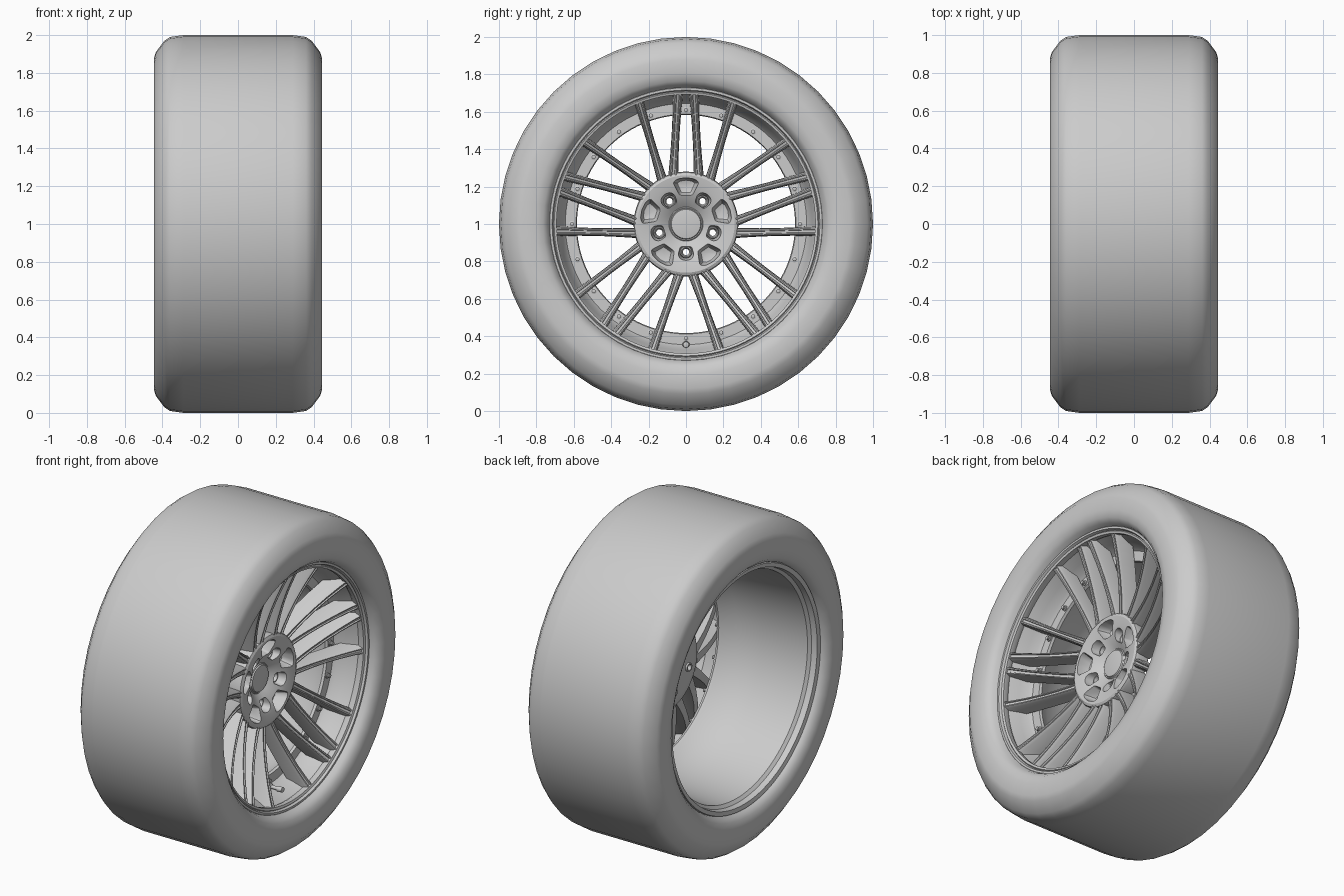
import bpy, bmesh
from math import sin, cos, radians, pi, tau
from mathutils import Vector

if "Cube" in bpy.data.objects:
    bpy.data.objects.remove(bpy.data.objects["Cube"])

AXLE = 1.0  # wheel axis runs along x at this height


def finish(bm, name, smooth=35):
    bmesh.ops.remove_doubles(bm, verts=bm.verts, dist=1e-5)
    bmesh.ops.recalc_face_normals(bm, faces=bm.faces)
    me = bpy.data.meshes.new(name)
    bm.to_mesh(me)
    bm.free()
    ob = bpy.data.objects.new(name, me)
    ob.location.z = AXLE
    bpy.context.collection.objects.link(ob)
    shade(ob, smooth)
    return ob


def shade(ob, angle=35):
    bpy.ops.object.select_all(action='DESELECT')
    ob.select_set(True)
    bpy.context.view_layer.objects.active = ob
    bpy.ops.object.shade_smooth_by_angle(angle=radians(angle))


def lathe(bm, profile, n, y=0.0, z=0.0, closed=True):
    """Spin (x, radius) points round an axis parallel to x through (y, z)."""
    rings = [[bm.verts.new((x, y + r * cos(tau * i / n), z + r * sin(tau * i / n)))
              for i in range(n)] for x, r in profile]
    m = len(rings)
    for j in range(m if closed else m - 1):
        a, b = rings[j], rings[(j + 1) % m]
        for i in range(n):
            k = (i + 1) % n
            bm.faces.new((a[i], a[k], b[k], b[i]))


def loft(bm, sections):
    """Skin equal-length closed sections and cap both ends."""
    rows = [[bm.verts.new(p) for p in s] for s in sections]
    n = len(rows[0])
    for a, b in zip(rows, rows[1:]):
        for i in range(n):
            k = (i + 1) % n
            bm.faces.new((a[i], a[k], b[k], b[i]))
    bm.faces.new(rows[0])
    bm.faces.new(rows[-1])


def polar(x, side, up, deg):
    """Point 'up' outwards along direction deg, 'side' across it."""
    a = radians(deg)
    return Vector((x, up * cos(a) + side * sin(a), up * sin(a) - side * cos(a)))


# Tyre: closed mirrored section
half = [(.0, 1.0), (.29, 1.0), (.36, .99), (.39, .97), (.435, .91), (.444, .88),
        (.445, .81), (.435, .765), (.41, .74), (.37, .725), (.34, .715)]
bm = bmesh.new()
lathe(bm, half + [(-x, r) for x, r in reversed(half[1:])], 48)
finish(bm, "tyre", 40)

# Rim: outer lip, stepped flange and deep barrel
bm = bmesh.new()
lathe(bm, [(.35, .74), (.38, .735), (.385, .728), (.385, .716), (.37, .71), (.375, .705),
           (.37, .692), (.345, .692), (.33, .70), (.27, .675), (.22, .66), (.20, .645),
           (.20, .588), (.185, .583), (.17, .59), (.10, .635), (-.05, .66), (-.25, .675),
           (-.35, .682), (-.365, .70), (-.40, .705), (-.405, .73), (-.38, .738),
           (-.35, .71), (-.20, .69), (.10, .672), (.32, .712)], 96)
finish(bm, "rim", 30)

# Flange bolts
bm = bmesh.new()
for k in range(20):
    c = polar(0, 0, .61, 18 * k)
    lathe(bm, [(.19, 0), (.19, .017), (.206, .017), (.208, .011), (.222, .011), (.225, 0)],
          10, c.y, c.z, False)
finish(bm, "flange_bolts")

# Valve stem
bm = bmesh.new()
lathe(bm, [(.19, 0), (.19, .02), (.225, .018), (.23, .011), (.27, .011), (.272, .016),
           (.305, .016), (.31, 0)], 14, 0, -.645, False)
finish(bm, "valve_stem")


# Spokes: five groups of four, two mirrored pairs each
def spoke(bm, root, tip, deg, mirror):
    sections = []
    for t in (0, .12, .3, .5, .7, .88, 1):
        s = (root[0] + (tip[0] - root[0]) * t) * mirror
        u = root[1] + (tip[1] - root[1]) * t
        front = .205 + .09 * t + .075 * t * t
        back = .11 + .06 * t + .08 * t * t
        w = .027 - .006 * sin(pi * t)
        flow = [(-w, back), (-w * .9, front - .018), (-w * .6, front), (-w * .35, front),
                (-w * .25, front - .008), (w * .25, front - .008), (w * .35, front),
                (w * .6, front), (w * .9, front - .018), (w, back)]
        d = Vector((tip[0] - root[0], tip[1] - root[1])).normalized()
        nx, ny = d.y, -d.x * mirror
        sections.append([polar(x, s + o * nx, u + o * ny, deg) for o, x in flow])
    loft(bm, sections)


bm = bmesh.new()
for k in range(5):
    for m in (-1, 1):
        spoke(bm, (.069, .245), (.043, .70), 90 + 72 * k, m)
        spoke(bm, (.127, .235), (.252, .655), 90 + 72 * k, m)
finish(bm, "spokes", 25)

# Hub: dished disc
bm = bmesh.new()
lathe(bm, [(.13, 0), (.135, .08), (.15, .10), (.185, .15), (.205, .21), (.212, .26),
           (.205, .275), (.19, .28), (.12, .275), (.10, .25), (.085, .20), (.085, 0)], 80, closed=False)
hub = finish(bm, "hub")

# Cutters: wedge pockets between lugs, smaller pockets round lugs, through holes
pockets, holes = bmesh.new(), bmesh.new()


def pocket(outline, floor, deg):
    cut = bmesh.new()
    pts = outline + [(-s, u) for s, u in reversed(outline) if s]
    cu = sum(p[1] for p in pts) / len(pts)
    loft(cut, [[polar(x, s * f, cu + (u - cu) * f, deg) for s, u in pts]
               for x, f in ((floor, .72), (.20, 1), (.30, 1.3))])
    bmesh.ops.recalc_face_normals(cut, faces=cut.faces)
    bmesh.ops.bevel(cut, geom=cut.edges[:], offset=.009, segments=2, profile=.5, affect='EDGES')
    tmp = bpy.data.meshes.new("tmp")
    cut.to_mesh(tmp)
    cut.free()
    pockets.from_mesh(tmp)
    bpy.data.meshes.remove(tmp)


for k in range(5):
    pocket([(.036, .15), (.068, .222), (.045, .24), (0, .247)], .135, 90 + 72 * k)
    pocket([(.034, .115), (.044, .165), (.03, .188), (0, .196)], .125, 270 + 72 * k)
    c = polar(0, 0, .15, 270 + 72 * k)
    lathe(holes, [(.0, 0), (.0, .024), (.4, .024), (.4, 0)], 20, c.y, c.z, False)
for bmc, name in ((pockets, "pocket_cutter"), (holes, "hole_cutter")):
    cutter = finish(bmc, name)
    cutter.hide_render = True
    mod = hub.modifiers.new(name, 'BOOLEAN')
    mod.operation, mod.solver, mod.object = 'DIFFERENCE', 'EXACT', cutter
    shade(hub)
    bpy.ops.object.select_all(action='DESELECT')
    hub.select_set(True)
    bpy.context.view_layer.objects.active = hub
    while hub.modifiers[0].name != name:
        bpy.ops.object.modifier_move_to_index(modifier=name, index=0)
    bpy.ops.object.modifier_apply(modifier=name)
    bpy.data.objects.remove(cutter)
shade(hub, 30)

# Lug seats: open tubes lining each hole
bm = bmesh.new()
for k in range(5):
    c = polar(0, 0, .15, 270 + 72 * k)
    lathe(bm, [(.075, .026), (.145, .033), (.152, .030), (.152, .025), (.13, .017), (.075, .017)],
          20, c.y, c.z)
finish(bm, "lug_seats")

# Centre cap
bm = bmesh.new()
lathe(bm, [(.11, 0), (.11, .092), (.143, .092), (.148, .087), (.146, .082), (.153, .078),
           (.157, .05), (.158, 0)], 40, closed=False)
finish(bm, "centre_cap")
